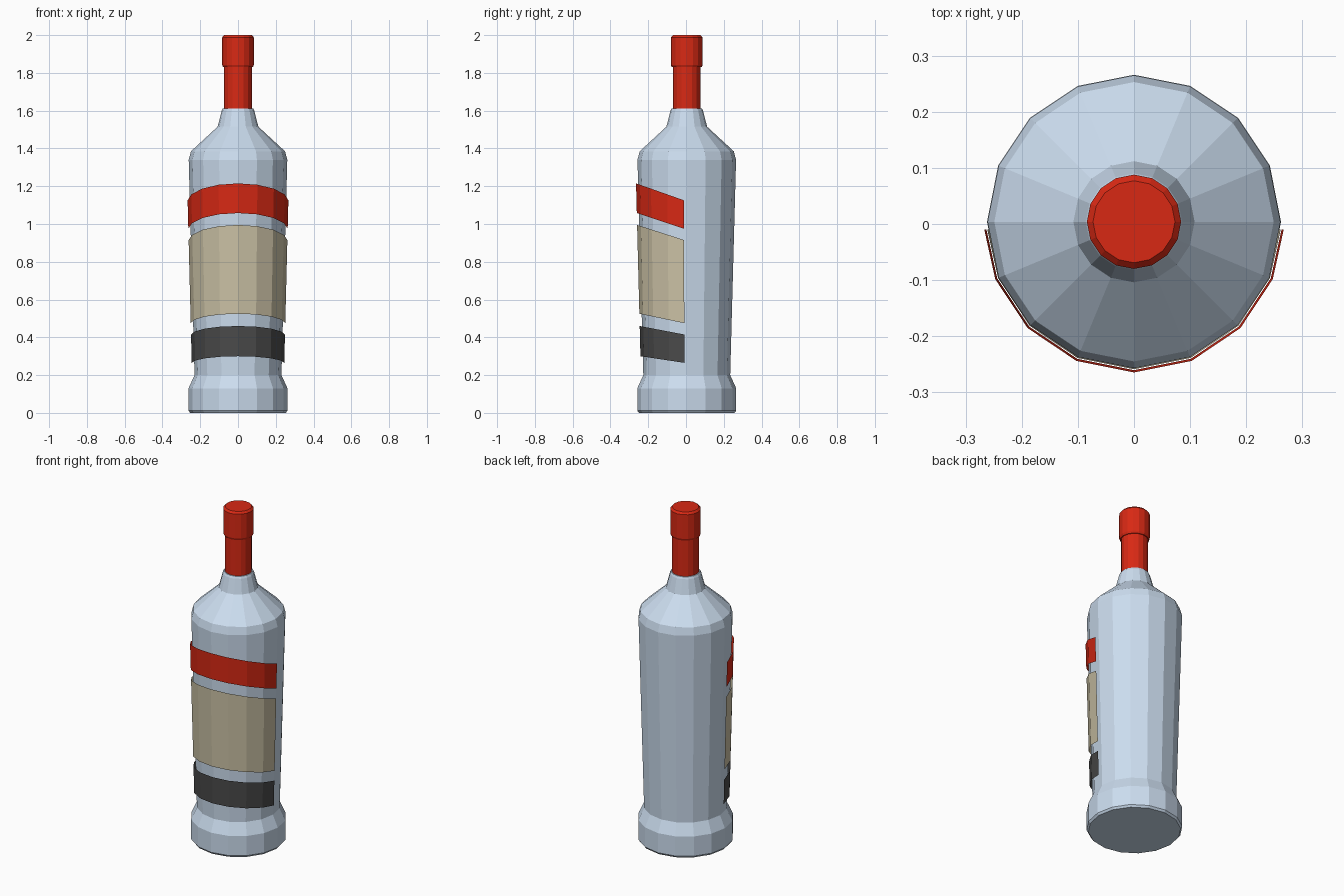
import bpy, bmesh
from math import sin, cos, radians, tau

if "Cube" in bpy.data.objects:
    bpy.data.objects.remove(bpy.data.objects["Cube"])

SIDES = 16
YC = 0.004          # bottle axis, labels push the front out slightly
FRONT_Y = -0.264


def material(name, rgb):
    m = bpy.data.materials.new(name)
    m.diffuse_color = (*rgb, 1)
    m.use_nodes = True
    m.node_tree.nodes["Principled BSDF"].inputs["Base Color"].default_value = m.diffuse_color
    return m


def finish(bm, name, mat):
    me = bpy.data.meshes.new(name)
    bm.to_mesh(me)
    bm.free()
    me.materials.append(mat)
    ob = bpy.data.objects.new(name, me)
    bpy.context.collection.objects.link(ob)
    return ob


def lathe(name, profile, mat):
    """Closed faceted solid from (radius, z) points, bottom to top."""
    bm = bmesh.new()
    rings = [[bm.verts.new((r * cos(tau * i / SIDES), YC + r * sin(tau * i / SIDES), z))
              for i in range(SIDES)] for r, z in profile]
    for a, b in zip(rings, rings[1:]):
        for i in range(SIDES):
            j = (i + 1) % SIDES
            bm.faces.new((a[i], a[j], b[j], b[i]))
    bm.faces.new(rings[0][::-1])
    bm.faces.new(rings[-1])
    return finish(bm, name, mat)


def label(name, bottom, top, mat):
    """Curved sheet on the front half; each edge is (z at front, z at side)."""
    bm = bmesh.new()
    rows = []
    for front, side in (bottom, top):
        row = []
        for k in range(-4, 5):
            a = radians(max(-87, min(87, k * 22.5)))
            t = (1 - cos(a)) / (1 - cos(radians(87)))
            z = front + (side - front) * t
            r = 0.2375 + 0.0255 * z + 0.001 * t
            row.append(bm.verts.new((r * sin(a), YC - r * cos(a), z)))
        rows.append(row)
    lo, hi = rows
    for i in range(8):
        bm.faces.new((lo[i], lo[i + 1], hi[i + 1], hi[i]))
    return finish(bm, name, mat)


glass = material("pale_glass", (0.60, 0.72, 0.86))
red = material("red", (0.69, 0.022, 0.007))
cream = material("cream", (0.60, 0.54, 0.38))
dark = material("dark_grey", (0.07, 0.07, 0.07))

# Glass body with flared foot, tapered sides, shoulder and neck
lathe("bottle_body", [(0.253, 0), (0.262, 0.012), (0.262, 0.13), (0.230, 0.20),
                      (0.261, 1.34), (0.249, 1.385), (0.108, 1.515),
                      (0.086, 1.60), (0.080, 1.612)], glass)

# Sleeve and wider cap
lathe("cap", [(0.074, 1.605), (0.074, 1.83), (0.079, 1.83), (0.084, 1.842),
              (0.084, 1.988), (0.073, 2.0)], red)

# Three wrapped labels, dipping toward the sides
label("upper_label", (1.058, 0.975), (1.215, 1.125), red)
label("main_label", (0.525, 0.475), (0.995, 0.915), cream)
label("lower_label", (0.30, 0.265), (0.46, 0.415), dark)
